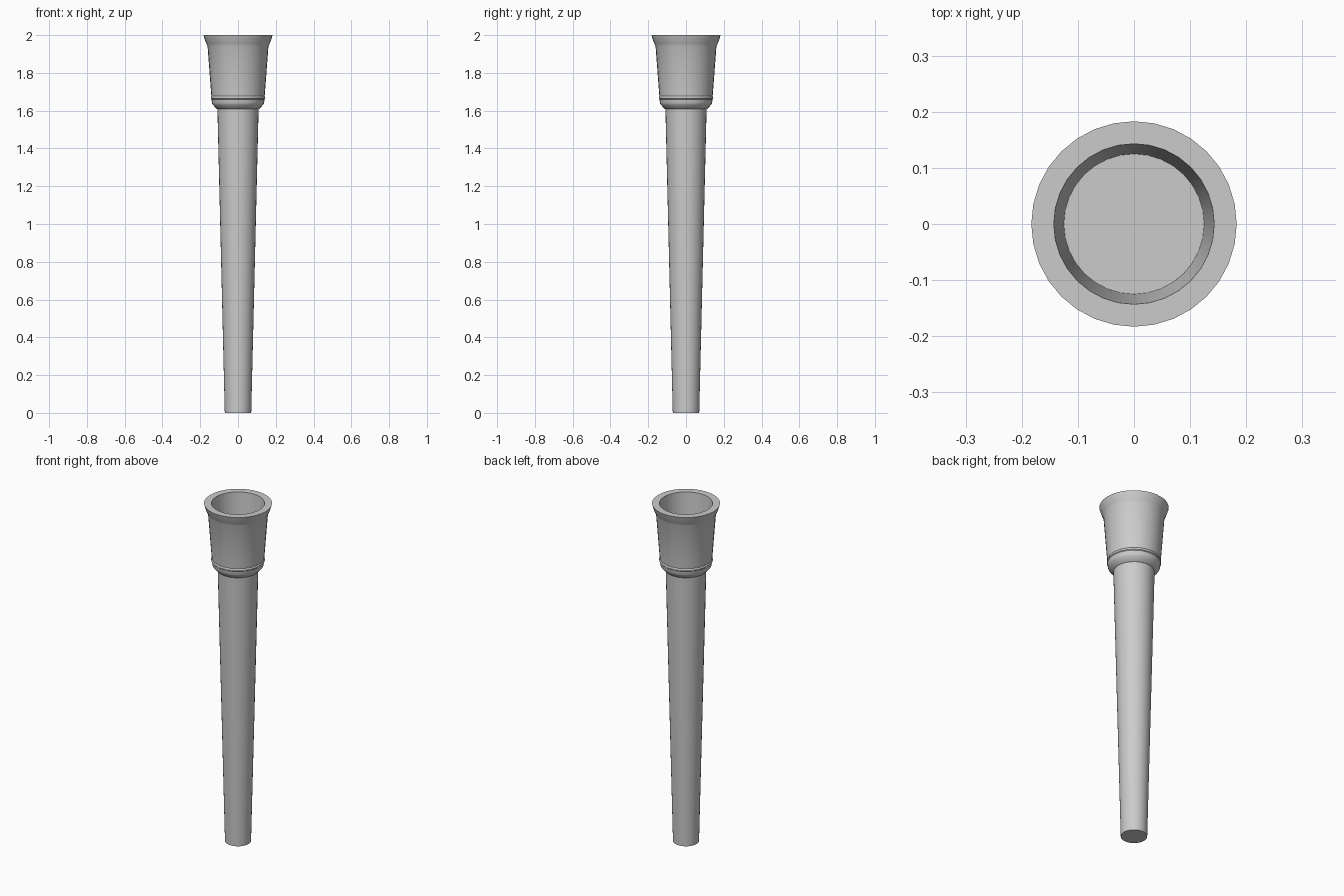
import bpy, bmesh, math

if "Cube" in bpy.data.objects:
    bpy.data.objects.remove(bpy.data.objects["Cube"])

SIDES = 32

def lathe(name, profile):
    """Revolve (radius, height) points round z and cap both ends."""
    bm = bmesh.new()
    rings = []
    for r, z in profile:
        rings.append([bm.verts.new((r * math.cos(2 * math.pi * i / SIDES),
                                    r * math.sin(2 * math.pi * i / SIDES), z))
                      for i in range(SIDES)])
    for a, b in zip(rings, rings[1:]):
        for i in range(SIDES):
            j = (i + 1) % SIDES
            bm.faces.new((a[i], a[j], b[j], b[i]))
    bm.faces.new(rings[0][::-1])
    bm.faces.new(rings[-1])
    bmesh.ops.recalc_face_normals(bm, faces=bm.faces)
    mesh = bpy.data.meshes.new(name)
    bm.to_mesh(mesh)
    bm.free()
    obj = bpy.data.objects.new(name, mesh)
    bpy.context.collection.objects.link(obj)
    bpy.ops.object.select_all(action='DESELECT')
    obj.select_set(True)
    bpy.context.view_layer.objects.active = obj
    bpy.ops.object.shade_smooth_by_angle(angle=math.radians(30))
    return obj

# Tapered shaft, collar with raised bead, flared cup and its hollow
lathe("torch_handle_and_cup", [
    (0.07, 0.0), (0.109, 1.608),                                   # shaft
    (0.113, 1.61), (0.135, 1.633), (0.138, 1.64),                  # collar
    (0.140, 1.66), (0.144, 1.664), (0.144, 1.672), (0.141, 1.677), # bead
    (0.143, 1.70), (0.161, 1.94),                                  # cup wall
    (0.167, 1.955), (0.174, 1.97), (0.183, 2.0),                   # flared lip
    (0.143, 2.0), (0.125, 1.70),                                   # hollow
])
